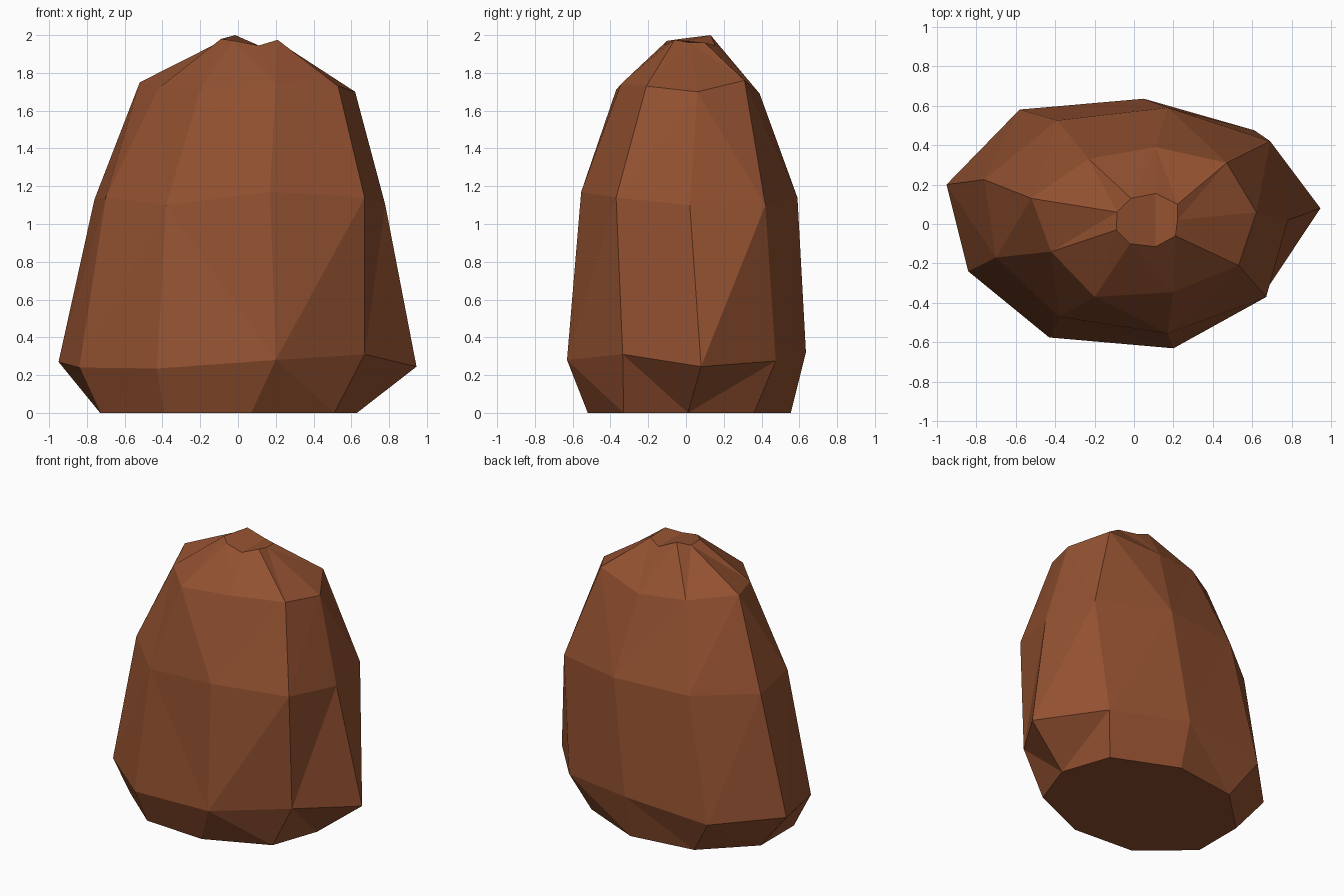
import bpy, bmesh

# Irregular nine-sided outlines, counter-clockwise from the right side
base = [(.63, .01, 0), (.51, .36, 0), (.06, .555, 0), (-.41, .49, 0), (-.73, .18, 0),
        (-.73, -.2, 0), (-.39, -.49, 0), (.07, -.52, 0), (.51, -.33, 0)]
belly = [(.945, .08, .245), (.61, .475, .275), (.05, .635, .32), (-.58, .58, .26), (-.95, .2, .27),
         (-.84, -.24, .24), (-.43, -.575, .235), (.2, -.63, .28), (.67, -.335, .31)]
waist = [(.78, .02, 1.1), (.69, .42, 1.1), (.17, .59, 1.14), (-.39, .525, 1.13), (-.76, .225, 1.13),
         (-.7, -.17, 1.14), (-.38, -.47, 1.1), (.17, -.555, 1.17), (.67, -.37, 1.14)]
shoulder = [(.62, .06, 1.7), (.47, .31, 1.76), (.11, .39, 1.69), (-.23, .33, 1.71), (-.52, .13, 1.75),
            (-.42, -.14, 1.72), (-.2, -.37, 1.71), (.2, -.345, 1.74), (.53, -.21, 1.73)]
crown = [(.22, .02, 1.96), (.22, .1, 1.96), (.11, .155, 1.945), (-.015, .13, 2), (-.085, .06, 1.97),
         (-.09, -.03, 1.98), (-.02, -.1, 1.97), (.11, -.115, 1.945), (.21, -.06, 1.975)]

bm = bmesh.new()
rings = [[bm.verts.new(p) for p in ring] for ring in (base, belly, waist, shoulder, crown)]
n = len(base)

# Faceted sides, each quad split along its shorter diagonal
for low, high in zip(rings, rings[1:]):
    for i in range(n):
        j = (i + 1) % n
        a, b, c, d = low[i], low[j], high[j], high[i]
        if (a.co - c.co).length < (b.co - d.co).length:
            tris = ((a, b, c), (a, c, d))
        else:
            tris = ((a, b, d), (b, c, d))
        for t in tris:
            bm.faces.new(t)

# Flat underside and a top folded along its middle crease
bm.faces.new(rings[0][::-1])
top = rings[-1]
bm.faces.new(top[2:8])
bm.faces.new(top[7:] + top[:3])

mesh = bpy.data.meshes.new("boulder")
bm.to_mesh(mesh)
bm.free()
boulder = bpy.data.objects.new("boulder", mesh)
bpy.context.collection.objects.link(boulder)

# Red-brown stone
stone = bpy.data.materials.new("red brown stone")
stone.diffuse_color = (.29, .082, .03, 1)
mesh.materials.append(stone)
